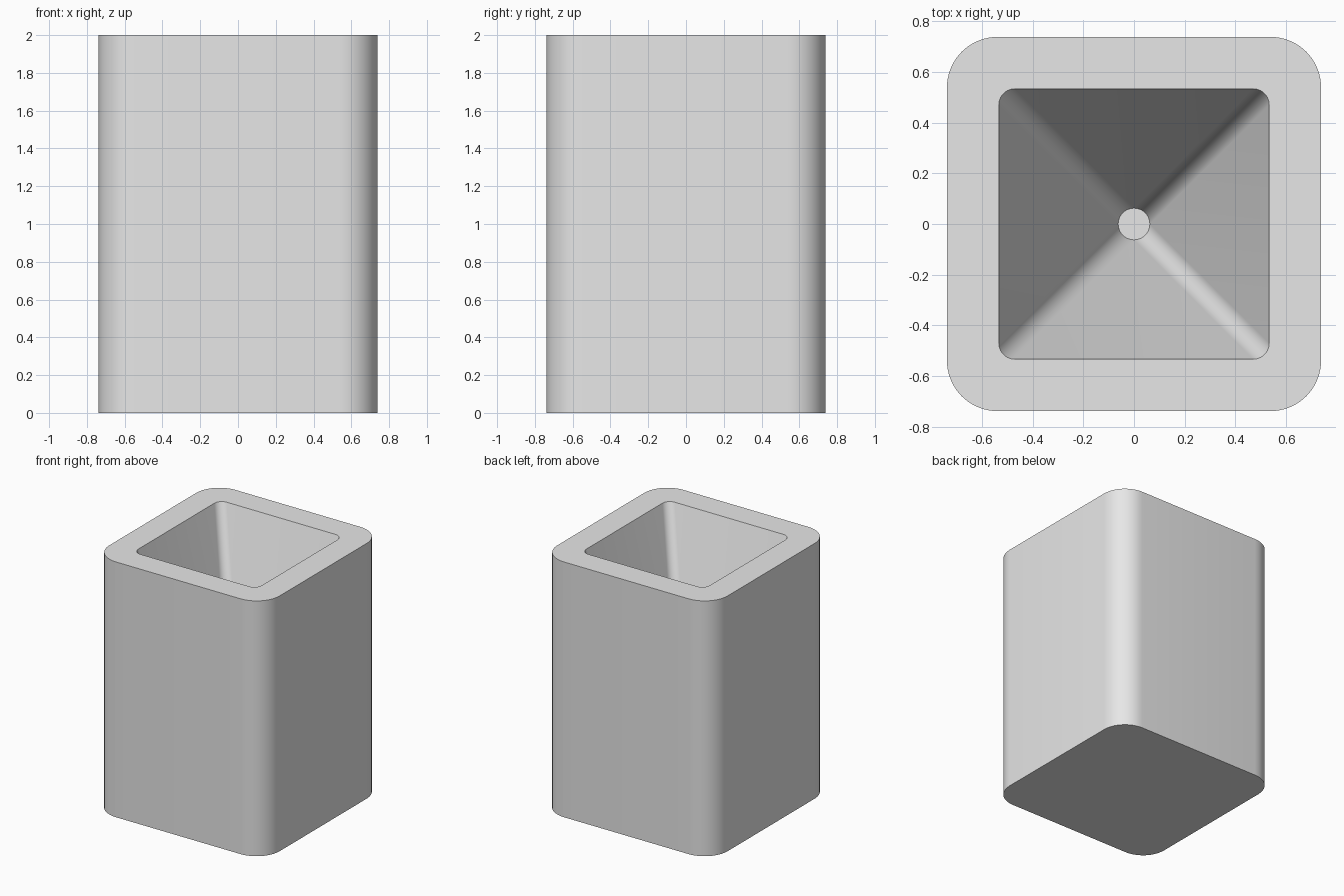
import bpy, bmesh, math

cube = bpy.data.objects.get("Cube")
if cube:
    bpy.data.objects.remove(cube, do_unlink=True)

CORNER_STEPS = 10


def rounded_square(bm, half, radius, z):
    """Ring of vertices; a radius equal to half gives a circle."""
    ring = []
    for quarter in range(4):
        mid = math.pi / 4 + quarter * math.pi / 2
        cx = math.copysign(half - radius, math.cos(mid))
        cy = math.copysign(half - radius, math.sin(mid))
        for step in range(CORNER_STEPS + 1):
            a = (quarter + step / CORNER_STEPS) * math.pi / 2
            ring.append(bm.verts.new((cx + radius * math.cos(a),
                                      cy + radius * math.sin(a), z)))
    return ring


def bridge(bm, lower, upper):
    count = len(lower)
    for i in range(count):
        j = (i + 1) % count
        bm.faces.new((lower[i], lower[j], upper[j], upper[i]))


# Plain grey material
grey = bpy.data.materials.new("light grey")
grey.use_nodes = True
grey.diffuse_color = (0.8, 0.8, 0.8, 1)
grey.node_tree.nodes["Principled BSDF"].inputs["Base Color"].default_value = (0.8, 0.8, 0.8, 1)

# Block: outer wall, flat rim, hollow tapering to a small round floor
bm = bmesh.new()
rings = [
    rounded_square(bm, 0.739, 0.2, 0),
    rounded_square(bm, 0.739, 0.2, 2),
    rounded_square(bm, 0.534, 0.064, 2),
    rounded_square(bm, 0.0625, 0.0625, 0.4),
]
for lower, upper in zip(rings, rings[1:]):
    bridge(bm, lower, upper)
bm.faces.new(reversed(rings[0]))
bm.faces.new(rings[-1])
bmesh.ops.remove_doubles(bm, verts=bm.verts, dist=0.0001)
bmesh.ops.recalc_face_normals(bm, faces=bm.faces)

mesh = bpy.data.meshes.new("tapered_holder")
bm.to_mesh(mesh)
bm.free()
mesh.materials.append(grey)
holder = bpy.data.objects.new("tapered_holder", mesh)
bpy.context.collection.objects.link(holder)

# Smooth corners with crisp rims
bpy.ops.object.select_all(action='DESELECT')
holder.select_set(True)
bpy.context.view_layer.objects.active = holder
bpy.ops.object.shade_smooth_by_angle(angle=math.radians(30))
